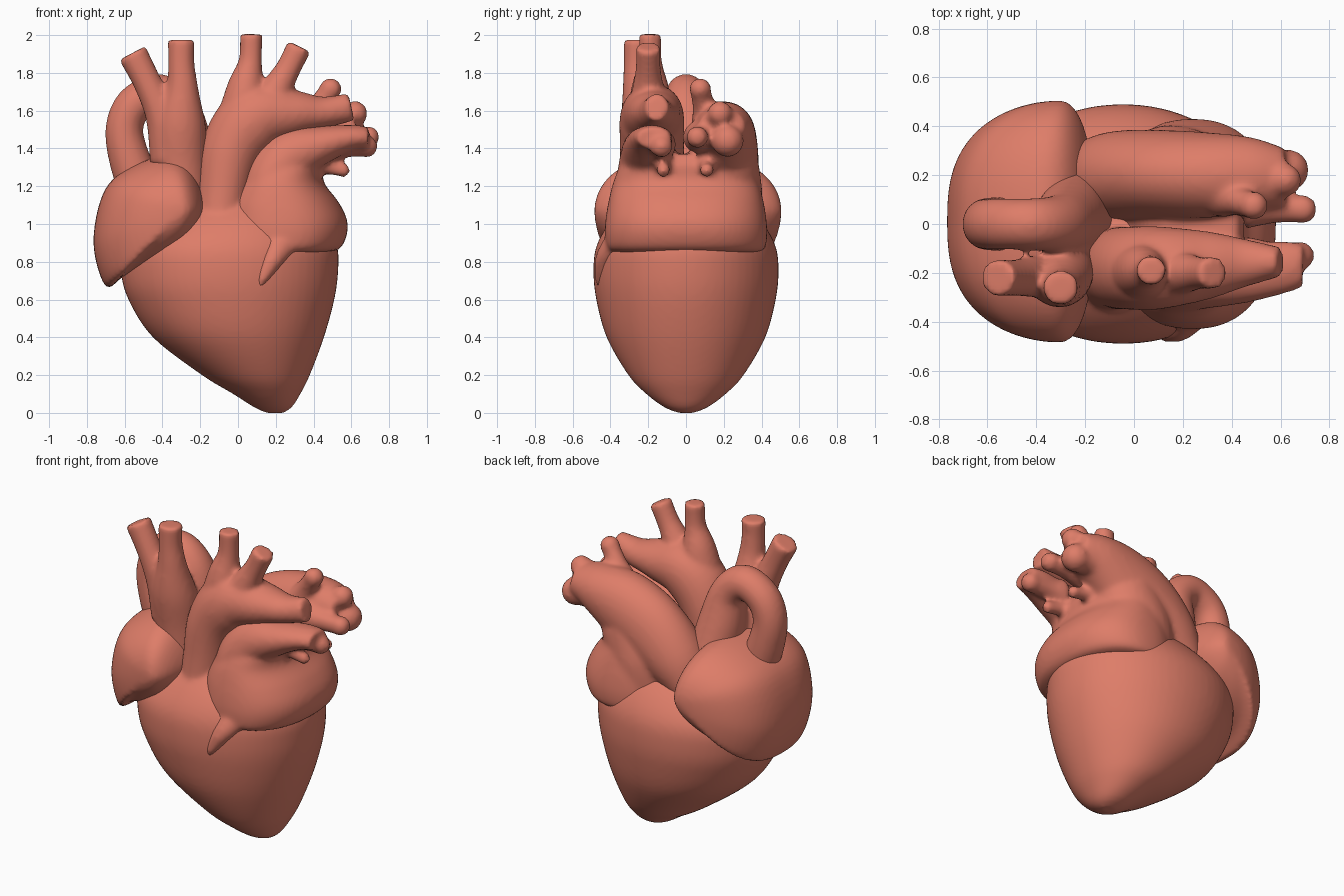
import bpy, bmesh, math
from mathutils import Vector

flesh = bpy.data.materials.new("salmon_red")
flesh.diffuse_color = (0.73, 0.205, 0.14, 1)


def spline(keys, steps=6, closed=False):
    """Catmull-Rom through tuples of any length."""
    n, out = len(keys), []
    for i in range(n if closed else n - 1):
        p = [keys[j % n] if closed else keys[min(max(j, 0), n - 1)]
             for j in range(i - 1, i + 3)]
        for s in range(steps):
            t = s / steps
            out.append(tuple(0.5 * (2 * b + (c - a) * t + (2 * a - 5 * b + 4 * c - d) * t * t
                                    + (3 * b - a - 3 * c + d) * t ** 3) for a, b, c, d in zip(*p)))
    if not closed:
        out.append(tuple(keys[-1]))
    return out


def loft(bm, rings):
    """Closed skin over equal-sized rings."""
    rows = [[bm.verts.new(co) for co in r] for r in rings]
    n = len(rows[0])
    for a, b in zip(rows, rows[1:]):
        for i in range(n):
            bm.faces.new((a[i], a[(i + 1) % n], b[(i + 1) % n], b[i]))
    bm.faces.new(rows[0][::-1])
    bm.faces.new(rows[-1])


def tube(bm, keys, n=28):
    """Keys are (x, y, z, radius, radius along y); paths run close to the xz plane."""
    pts = spline(keys)
    rings = []
    for i, (x, y, z, r, ry) in enumerate(pts):
        a, b = pts[max(i - 1, 0)], pts[min(i + 1, len(pts) - 1)]
        tan = Vector((b[0] - a[0], 0, b[2] - a[2])).normalized()
        side = Vector((0, 1, 0))
        up = tan.cross(side)
        rings.append([Vector((x, y, z)) + side * ry * math.cos(k * math.tau / n)
                      + up * r * math.sin(k * math.tau / n) for k in range(n)])
    loft(bm, rings)


def stack(bm, keys, power=2.0, n=64):
    """Horizontal superellipse rings from (z, x_min, x_max, y_radius)."""
    rings = []
    for z, x0, x1, ry in spline(keys):
        ring = []
        for k in range(n):
            c, s = math.cos(k * math.tau / n), math.sin(k * math.tau / n)
            fx = math.copysign(abs(c) ** (2 / power), c)
            fy = math.copysign(abs(s) ** (2 / power), s)
            ring.append(((x0 + x1) / 2 + fx * (x1 - x0) / 2, fy * ry, z))
        rings.append(ring)
    loft(bm, rings)


def ball(bm, x, y, z, r):
    geo = bmesh.ops.create_icosphere(bm, subdivisions=3, radius=r)
    bmesh.ops.translate(bm, verts=geo["verts"], vec=(x, y, z))


def finish(name, bm, smooth=5):
    """Fuse the overlapping pieces into one soft skin."""
    bmesh.ops.recalc_face_normals(bm, faces=bm.faces)
    mesh = bpy.data.meshes.new(name)
    bm.to_mesh(mesh)
    bm.free()
    mesh.materials.append(flesh)
    mesh.polygons.foreach_set("use_smooth", [True] * len(mesh.polygons))
    ob = bpy.data.objects.new(name, mesh)
    bpy.context.collection.objects.link(ob)
    m = ob.modifiers.new("fuse", 'REMESH')
    m.mode = 'VOXEL'
    m.voxel_size = 0.016
    m.use_smooth_shade = True
    m = ob.modifiers.new("soften", 'SMOOTH')
    m.factor = 0.5
    m.iterations = smooth


# Ventricles with the aorta and its branches
bm = bmesh.new()
stack(bm, [(0.0, 0.15, 0.24, 0.04), (0.03, 0.085, 0.285, 0.115), (0.1, -0.025, 0.33, 0.21),
           (0.2, -0.19, 0.38, 0.305), (0.4, -0.45, 0.455, 0.42), (0.6, -0.58, 0.51, 0.475),
           (0.75, -0.62, 0.53, 0.49), (0.88, -0.61, 0.525, 0.475), (1.0, -0.5, 0.46, 0.41),
           (1.12, -0.34, 0.34, 0.3), (1.22, -0.22, 0.2, 0.2)], 2.05)
tube(bm, [(-0.1, -0.17, 0.85, 0.16, 0.2), (-0.08, -0.18, 1.15, 0.145, 0.17),
          (-0.03, -0.18, 1.4, 0.165, 0.17), (0.1, -0.18, 1.56, 0.18, 0.17),
          (0.3, -0.17, 1.585, 0.125, 0.14), (0.45, -0.16, 1.59, 0.085, 0.1),
          (0.6, -0.155, 1.62, 0.075, 0.06)])
tube(bm, [(0.02, -0.19, 1.5, 0.15, 0.13), (0.04, -0.19, 1.72, 0.1, 0.1),
          (0.065, -0.19, 1.86, 0.063, 0.063), (0.07, -0.19, 2.005, 0.06, 0.06)])
tube(bm, [(0.12, -0.2, 1.55, 0.13, 0.12), (0.22, -0.2, 1.74, 0.08, 0.08),
          (0.27, -0.2, 1.83, 0.066, 0.066), (0.325, -0.2, 1.94, 0.068, 0.066)])
finish("ventricles_and_aorta", bm)

# Left atrium collar with the pulmonary vessels at front and back
bm = bmesh.new()
stack(bm, [(0.85, -0.02, 0.49, 0.385), (0.875, -0.08, 0.545, 0.42), (0.95, -0.1, 0.578, 0.43),
           (1.03, -0.1, 0.575, 0.425), (1.12, -0.08, 0.53, 0.41), (1.22, -0.02, 0.455, 0.385),
           (1.31, 0.05, 0.45, 0.345), (1.37, 0.12, 0.42, 0.27)], 2.3)
tube(bm, [(0.16, -0.2, 0.95, 0.15, 0.17), (0.17, -0.2, 1.2, 0.15, 0.17),
          (0.27, -0.2, 1.35, 0.15, 0.15), (0.45, -0.2, 1.42, 0.1, 0.125),
          (0.6, -0.18, 1.455, 0.07, 0.11), (0.69, -0.17, 1.455, 0.06, 0.09)])
tube(bm, [(-0.2, 0.19, 1.02, 0.12, 0.15), (-0.08, 0.2, 1.18, 0.19, 0.18),
          (0.1, 0.205, 1.33, 0.23, 0.18), (0.3, 0.2, 1.44, 0.21, 0.175),
          (0.48, 0.2, 1.5, 0.15, 0.155), (0.62, 0.19, 1.51, 0.1, 0.12)])
# Broad back wall between the collar and the back vessel
tube(bm, [(0.12, 0.19, 0.95, 0.2, 0.2), (0.16, 0.2, 1.15, 0.23, 0.205),
          (0.24, 0.2, 1.35, 0.2, 0.18)])
# Rounded vessel stubs: start, end, radius
for a, b, r in [((0.36, 0.12, 1.52), (0.49, 0.075, 1.715), 0.055),
                ((0.42, 0.18, 1.5), (0.62, 0.18, 1.585), 0.062),
                ((0.45, 0.22, 1.47), (0.63, 0.22, 1.44), 0.08),
                ((0.45, 0.07, 1.46), (0.69, 0.06, 1.46), 0.055),
                ((0.45, -0.14, 1.42), (0.68, -0.13, 1.41), 0.055),
                ((0.4, 0.11, 1.32), (0.555, 0.11, 1.285), 0.036),
                ((0.4, -0.12, 1.32), (0.555, -0.12, 1.285), 0.036)]:
    mid = [(p + q) / 2 for p, q in zip(a, b)]
    tube(bm, [(*a, r * 1.7, r * 1.7), (*mid, r * 1.15, r * 1.15), (*b, r, r)], 16)
    ball(bm, *b, r * 1.08)
# Front groove vessel running down from the collar
tube(bm, [(0.27, -0.34, 0.95, 0.09, 0.07), (0.2, -0.41, 0.84, 0.065, 0.065),
          (0.15, -0.44, 0.75, 0.045, 0.045), (0.11, -0.45, 0.67, 0.02, 0.03)], 16)
finish("left_atrium_and_pulmonary_vessels", bm, 7)

# Right atrium: a front outline lofted along y
bm = bmesh.new()
outline = spline([(-0.7, 0.67), (-0.765, 0.9), (-0.71, 1.17), (-0.57, 1.3), (-0.36, 1.365),
                  (-0.23, 1.28), (-0.165, 1.07), (-0.27, 0.88), (-0.44, 0.775), (-0.6, 0.725)],
                 6, True)
rings = []
for i in range(37):
    t = math.sin((i / 36 - 0.5) * math.pi * 0.985)
    s = (1 - abs(t) ** 2.7) ** 0.5
    rings.append([(-0.3 + (x + 0.3) * s, 0.01 + 0.495 * t, 1.07 + (z - 1.07) * s)
                  for x, z in outline])
loft(bm, rings)
finish("right_atrium", bm, 3)

# Upper vein with its side branch, and the arched vessel behind it
bm = bmesh.new()
tube(bm, [(-0.27, -0.14, 1.0, 0.12, 0.14), (-0.3, -0.17, 1.3, 0.14, 0.14),
          (-0.305, -0.21, 1.52, 0.135, 0.13), (-0.295, -0.25, 1.72, 0.085, 0.085),
          (-0.3, -0.26, 1.85, 0.07, 0.07), (-0.3, -0.26, 1.975, 0.072, 0.07)])
tube(bm, [(-0.34, -0.18, 1.35, 0.13, 0.12), (-0.4, -0.21, 1.57, 0.09, 0.09),
          (-0.48, -0.22, 1.75, 0.075, 0.075), (-0.56, -0.22, 1.905, 0.08, 0.075)])
tube(bm, [(-0.5, 0.0, 1.15, 0.12, 0.11), (-0.57, 0.0, 1.33, 0.11, 0.11),
          (-0.602, 0.0, 1.5, 0.1, 0.105), (-0.55, 0.0, 1.63, 0.1, 0.105),
          (-0.42, 0.0, 1.69, 0.105, 0.105), (-0.31, 0.0, 1.6, 0.11, 0.12),
          (-0.27, 0.02, 1.4, 0.14, 0.15), (-0.22, 0.05, 1.1, 0.15, 0.2)])
finish("upper_vein_and_arch_vessel", bm)
